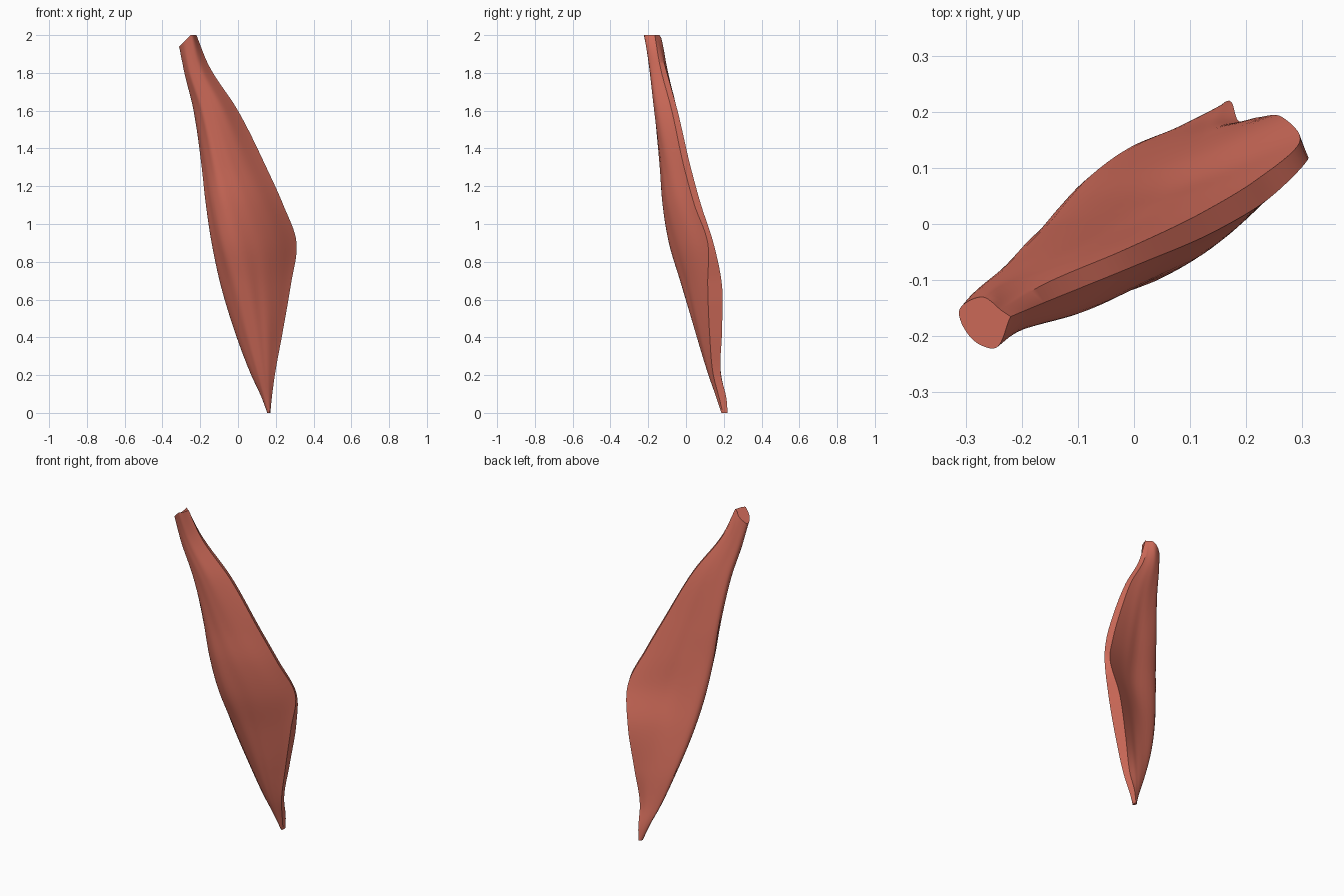
import bpy, bmesh, math
from mathutils import Vector

if "Cube" in bpy.data.objects:
    bpy.data.objects.remove(bpy.data.objects["Cube"])

# Cross-sections: height, then x,y of back corner, back middle, left edge,
# front left, front right, front corner
SECTIONS = [
    (0.00, .170, .220, .163, .218, .155, .205, .160, .190, .166, .187, .171, .195),
    (0.07, .175, .215, .155, .210, .130, .195, .140, .168, .160, .165, .178, .178),
    (0.20, .185, .185, .130, .185, .070, .165, .105, .122, .150, .122, .195, .145),
    (0.42, .220, .190, .120, .160, -.015, .125, .050, .055, .140, .065, .235, .125),
    (0.68, .265, .190, .100, .120, -.095, .065, .000, -.025, .130, .010, .280, .115),
    (0.90, .295, .145, .090, .070, -.140, .015, -.060, -.085, .120, -.040, .310, .115),
    (1.10, .220, .080, .040, .035, -.168, -.020, -.100, -.115, .070, -.085, .240, .045),
    (1.30, .130, .025, -.020, .000, -.190, -.040, -.130, -.132, .000, -.115, .150, -.010),
    (1.60, -.015, -.045, -.120, -.050, -.235, -.085, -.190, -.162, -.100, -.160, .000, -.075),
    (1.85, -.175, -.115, -.235, -.105, -.292, -.130, -.265, -.192, -.215, -.195, -.160, -.140),
    (2.00, -.235, -.155, -.270, -.130, -.310, -.150, -.280, -.212, -.250, -.222, -.220, -.165),
]


def spline(pts, steps):
    """Smooth curve through the points, using distance-weighted tangents."""
    n = len(pts)
    d = [(pts[i + 1] - pts[i]).length for i in range(n - 1)]
    tan = [(pts[1] - pts[0]) / d[0]]
    for i in range(1, n - 1):
        a, b = (pts[i] - pts[i - 1]) / d[i - 1], (pts[i + 1] - pts[i]) / d[i]
        tan.append((a * d[i] + b * d[i - 1]) / (d[i] + d[i - 1]))
    tan.append((pts[-1] - pts[-2]) / d[-1])
    out = []
    for i in range(n - 1):
        for s in range(steps):
            t = s / steps
            out.append(pts[i] * (2*t**3 - 3*t**2 + 1) + tan[i] * d[i] * (t**3 - 2*t**2 + t)
                       + pts[i + 1] * (3*t**2 - 2*t**3) + tan[i + 1] * d[i] * (t**3 - t**2))
    return out + [pts[-1].copy()]


# Long guide curves, then a smooth ring at each height
guides = [spline([Vector((s[1 + 2*k], s[2 + 2*k], s[0])) for s in SECTIONS], 8) for k in range(6)]
rings = [spline([g[j] for g in guides], 9) for j in range(len(guides[0]))]

bm = bmesh.new()
grid = []
for ring in rings:
    centre = sum(ring, Vector()) / len(ring)
    row = []
    for i, p in enumerate(ring):
        # shallow slanting muscle fibres, fading at both ends
        fade = math.sin(math.pi * min(1, max(0, p.z / 2))) * math.sin(math.pi * i / (len(ring) - 1))
        wave = math.sin(i * 1.15 + p.z * 5) + 0.6 * math.sin(i * 0.7 - p.z * 3)
        q = p + (p - centre).normalized() * 0.002 * fade * wave
        # slanted cut at the top end
        q.z -= max(0, -0.25 - q.x) * max(0, (q.z - 1.85) / 0.15) * 1.0
        row.append(bm.verts.new(q))
    grid.append(row)

n = len(grid[0])
for a, b in zip(grid, grid[1:]):
    for i in range(n):
        k = (i + 1) % n
        bm.faces.new((a[i], a[k], b[k], b[i]))
bm.faces.new(grid[0])
bm.faces.new(grid[-1])
bmesh.ops.recalc_face_normals(bm, faces=bm.faces)

mesh = bpy.data.meshes.new("muscle")
bm.to_mesh(mesh)
bm.free()
muscle = bpy.data.objects.new("muscle", mesh)
bpy.context.collection.objects.link(muscle)

# Red muscle colour and smooth shading with crisp cut edges
mat = bpy.data.materials.new("muscle_red")
mat.diffuse_color = (0.68, 0.16, 0.11, 1)
mat.use_nodes = True
mat.node_tree.nodes["Principled BSDF"].inputs["Base Color"].default_value = mat.diffuse_color
mesh.materials.append(mat)
bpy.context.view_layer.objects.active = muscle
muscle.select_set(True)
bpy.ops.object.shade_smooth_by_angle(angle=math.radians(40))
